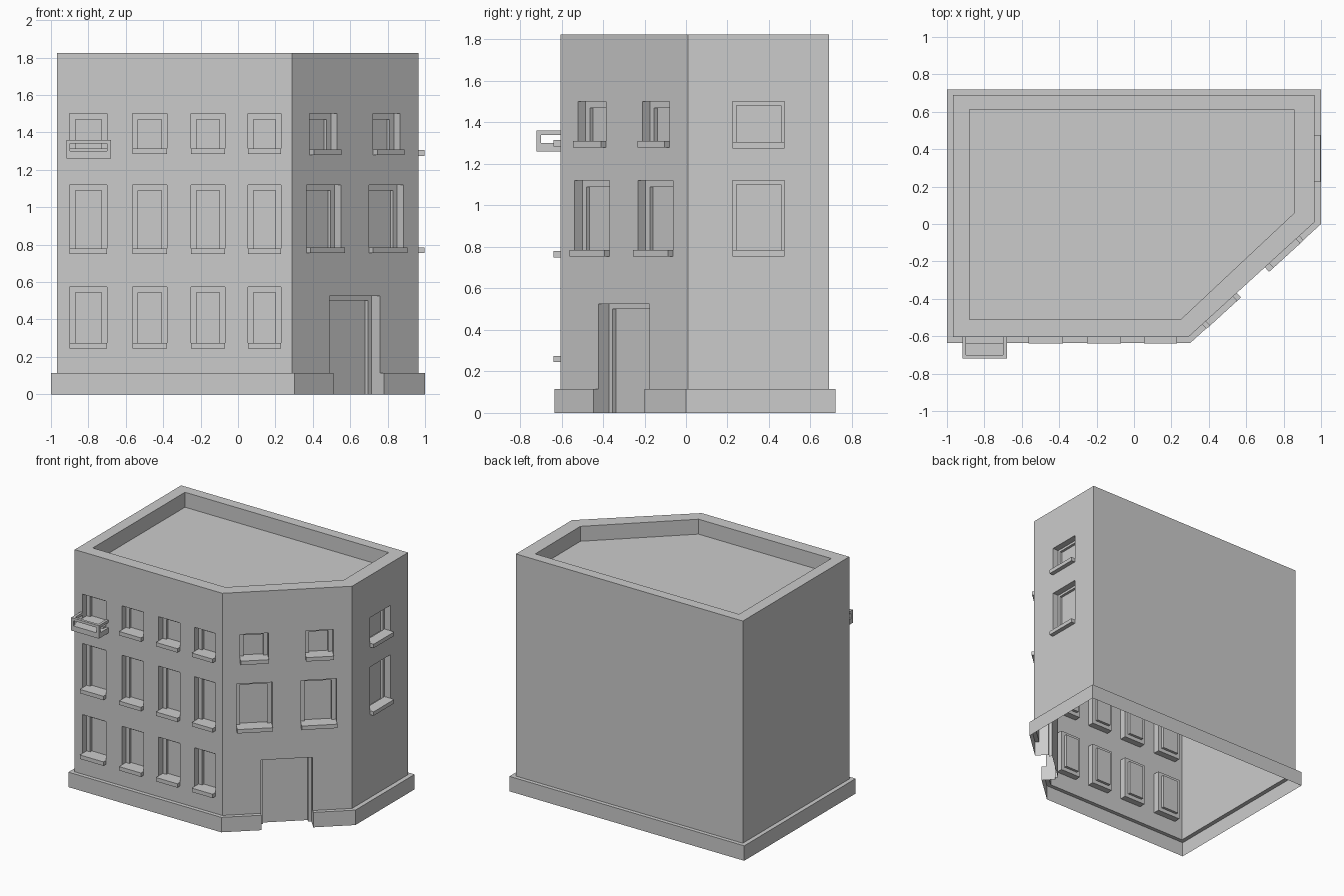
import bpy, bmesh
from mathutils import Vector

if "Cube" in bpy.data.objects:
    bpy.data.objects.remove(bpy.data.objects["Cube"])

TOP, BASE_H, ROOF = 1.825, 0.115, 1.71
WALL = [(-.967, -.605), (.29, -.605), (.965, .01), (.965, .69), (-.967, .69)]
SKIRT = [(-1, -.635), (.302, -.635), (1, 0), (1, .72), (-1, .72)]
INNER = [(-.88, -.51), (.25, -.51), (.858, .06), (.855, .612), (-.88, .612)]


class Part:
    """Collects faces and turns them into one named object."""
    def __init__(self, name):
        self.name, self.bm = name, bmesh.new()

    def face(self, *pts):
        self.bm.faces.new([self.bm.verts.new(p) for p in pts])

    def bridge(self, a, b, skip=()):
        for i in range(len(a)):
            if i not in skip:
                j = (i + 1) % len(a)
                self.face(a[i], a[j], b[j], b[i])

    def box(self, side, u, z, d):
        back = side.ring(u[0], u[1], z[0], z[1], d[0])
        front = side.ring(u[0], u[1], z[0], z[1], d[1])
        self.face(*front)
        self.face(*reversed(back))
        self.bridge(back[::-1], front[::-1])

    def finish(self):
        bmesh.ops.remove_doubles(self.bm, verts=self.bm.verts, dist=1e-5)
        me = bpy.data.meshes.new(self.name)
        self.bm.to_mesh(me)
        self.bm.free()
        bpy.context.collection.objects.link(bpy.data.objects.new(self.name, me))


class Side:
    """One wall plane: u runs along it, d points outward."""
    def __init__(self, a, b):
        self.o = Vector((*a, 0))
        v = Vector((*b, 0)) - self.o
        self.len, self.dir = v.length, v.normalized()
        self.n = self.dir.cross(Vector((0, 0, 1)))

    def pt(self, u, z, d=0):
        return self.o + self.dir * u + self.n * d + Vector((0, 0, z))

    def ring(self, u0, u1, z0, z1, d=0):
        return [self.pt(u0, z0, d), self.pt(u1, z0, d),
                self.pt(u1, z1, d), self.pt(u0, z1, d)]


def v3(p, z):
    return Vector((*p, z))


def fill_wall(part, side, holes):
    us = sorted({0, side.len, *[c for h in holes for c in h[:2]]})
    zs = sorted({BASE_H, TOP, *[c for h in holes for c in h[2:] if c > BASE_H]})
    for u0, u1 in zip(us, us[1:]):
        for z0, z1 in zip(zs, zs[1:]):
            u, z = (u0 + u1) / 2, (z0 + z1) / 2
            if not any(h[0] < u < h[1] and h[2] < z < h[3] for h in holes):
                part.face(*side.ring(u0, u1, z0, z1))


def recess(part, side, hole, inset, d1, d2, door=False):
    u0, u1, z0, z1 = hole
    inner = (u0 + inset, u1 - inset, z0 if door else z0 + inset, z1 - inset)
    rings = [side.ring(*hole), side.ring(*hole, -d1),
             side.ring(*inner, -d1), side.ring(*inner, -d2)]
    for a, b in zip(rings, rings[1:]):
        part.bridge(a, b, skip=(0,) if door else ())
    part.face(*rings[-1])


sides = [Side(WALL[i], WALL[(i + 1) % 5]) for i in range(5)]
front, corner, right = sides[:3]

# Window openings (u0, u1, z0, z1) on each wall
front_holes = [(a - WALL[0][0], b - WALL[0][0], z0, z1)
               for a, b in ((-.9, -.7), (-.565, -.38), (-.252, -.07), (.053, .23))
               for z0, z1 in ((.245, .573), (.75, 1.12), (1.285, 1.5))]
cx = lambda x: (x - corner.o.x) / corner.dir.x
corner_holes = [(cx(a), cx(b), z0, z1) for a, b, z0, z1 in (
    (.365, .55, .755, 1.12), (.70, .885, .755, 1.12),
    (.383, .53, 1.28, 1.5), (.723, .867, 1.28, 1.5))]
right_holes = [(.225 - .01, .475 - .01, z0, z1) for z0, z1 in ((.755, 1.12), (1.275, 1.5))]
door_hole = (cx(.49), cx(.76), 0, .525)

# Outer walls
walls = Part("walls")
wall_holes = [front_holes, corner_holes + [door_hole], right_holes, [], []]
for s, holes in zip(sides, wall_holes):
    fill_wall(walls, s, holes)
walls.finish()

# Recessed windows and sills
windows, sills = Part("windows"), Part("window_sills")
for s, holes, inset in ((front, front_holes, .03), (corner, corner_holes, .03),
                        (right, right_holes, .018)):
    for h in holes:
        recess(windows, s, h, inset, .05, .07)
        sills.box(s, h[:2], (h[2], h[2] + .03), (-.05, .033))
windows.finish()
sills.finish()

# Recessed entrance door
door = Part("door")
recess(door, corner, door_hole, .024, .07, .093, door=True)
door.finish()

# Base skirt with ledge, broken at the door
skirt = Part("base_skirt")
u0, u1 = door_hole[:2]
flat = lambda u, d: corner.pt(u, 0, d).xy
segments = [(SKIRT[i], SKIRT[(i + 1) % 5], WALL[i], WALL[(i + 1) % 5]) for i in (0, 2, 3, 4)]
segments += [(SKIRT[1], flat(u0, .031), WALL[1], flat(u0, 0)),
             (flat(u1, .031), SKIRT[2], flat(u1, 0), WALL[2])]
for a, b, c, d in segments:
    skirt.face(v3(a, 0), v3(b, 0), v3(b, BASE_H), v3(a, BASE_H))
    skirt.face(v3(a, BASE_H), v3(b, BASE_H), v3(d, BASE_H), v3(c, BASE_H))
for u, da, db in ((u0, .031, 0), (u1, 0, .031)):
    skirt.face(corner.pt(u, 0, da), corner.pt(u, 0, db),
               corner.pt(u, BASE_H, db), corner.pt(u, BASE_H, da))
skirt.finish()

# Parapet and sunken flat roof
roof = Part("parapet_roof")
rim = [v3(p, TOP) for p in INNER]
deck = [v3(p, ROOF) for p in INNER]
roof.bridge([v3(p, TOP) for p in WALL], rim)
roof.bridge(rim, deck)
roof.face(*deck)
roof.finish()

# Balcony: slab, two corner posts, rails
balcony = Part("balcony")
l, r, out, t = .05, .287, .115, .02
balcony.box(front, (l, r), (1.26, 1.30), (0, out))
for u in (l, r - t):
    balcony.box(front, (u, u + t), (1.30, 1.34), (out - t, out))
    balcony.box(front, (u, u + t), (1.34, 1.36), (0, out - t))
balcony.box(front, (l, r), (1.34, 1.36), (out - t, out))
balcony.finish()
